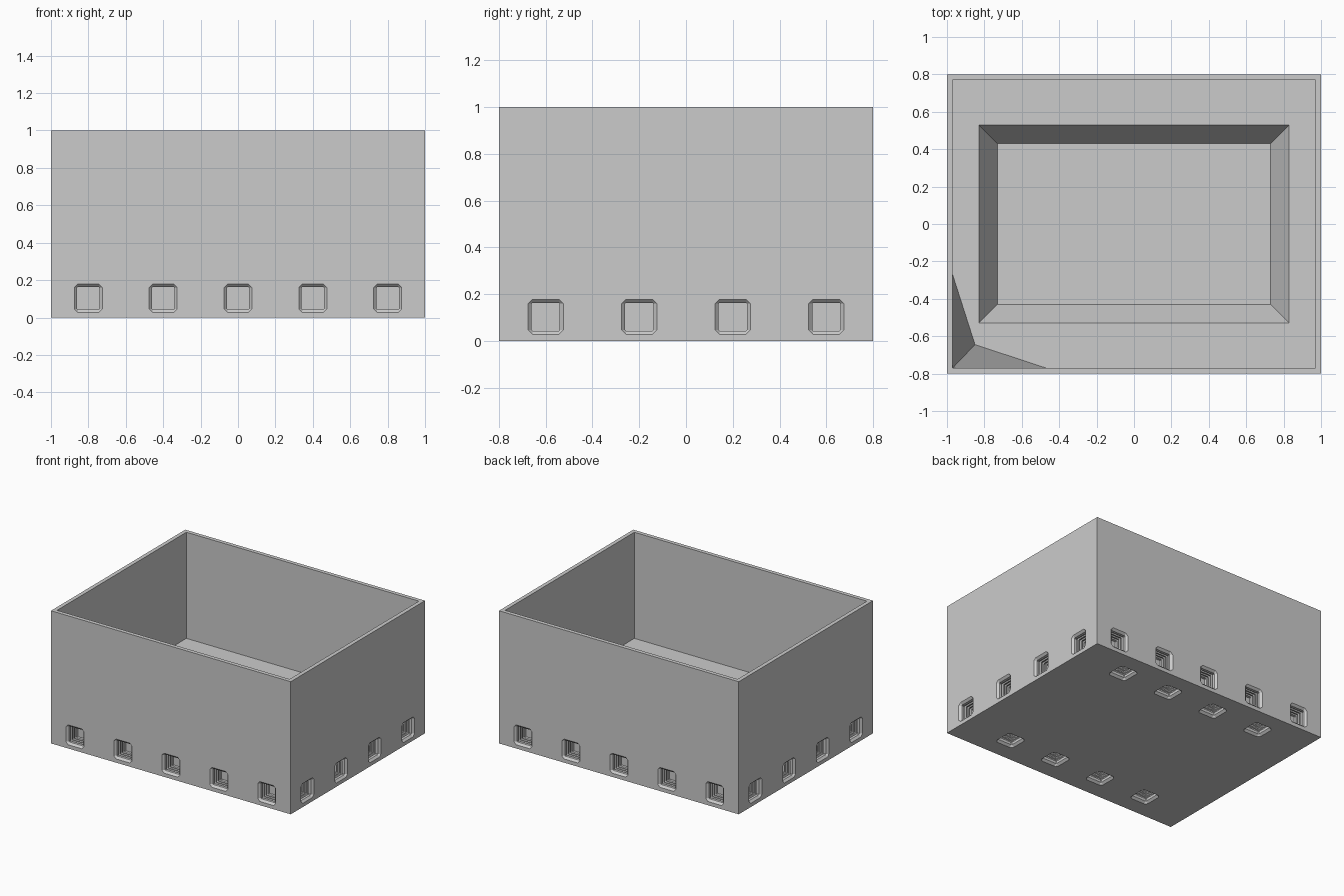
import bpy
import bmesh
from math import pi
from mathutils import Matrix, Vector

cube = bpy.data.objects.get("Cube")
if cube:
    bpy.data.objects.remove(cube, do_unlink=True)

grey = bpy.data.materials.new("plain_grey")
grey.use_nodes = True
grey.diffuse_color = (0.6, 0.6, 0.6, 1)
grey.node_tree.nodes["Principled BSDF"].inputs["Base Color"].default_value = (0.6, 0.6, 0.6, 1)


def loft(bm, rings):
    """Join equal-sized point rings and cap both ends."""
    loops = [[bm.verts.new(p) for p in ring] for ring in rings]
    faces = [bm.faces.new(loops[0]), bm.faces.new(loops[-1])]
    n = len(loops[0])
    for a, b in zip(loops, loops[1:]):
        for i in range(n):
            j = (i + 1) % n
            faces.append(bm.faces.new((a[i], a[j], b[j], b[i])))
    bmesh.ops.recalc_face_normals(bm, faces=faces)


def finish(bm, name):
    mesh = bpy.data.meshes.new(name)
    bm.to_mesh(mesh)
    bm.free()
    mesh.materials.append(grey)
    obj = bpy.data.objects.new(name, mesh)
    bpy.context.collection.objects.link(obj)
    return obj


def rectangle(x, y, z):
    return [(-x, -y, z), (x, -y, z), (x, y, z), (-x, y, z)]


def chamfered_square(half, cut, z):
    k = half - cut
    return [(-k, -half, z), (k, -half, z), (half, -k, z), (half, k, z),
            (k, half, z), (-k, half, z), (-half, k, z), (-half, -k, z)]


# Open box: outer walls, rim, inner walls, ledge and sloped basin
bm = bmesh.new()
loft(bm, [rectangle(1, 0.8, 0), rectangle(1, 0.8, 1), rectangle(0.97, 0.77, 1),
          rectangle(0.97, 0.77, 0.2), rectangle(0.83, 0.53, 0.2),
          rectangle(0.73, 0.43, 0.02)])
box = finish(bm, "box")

# Hole cutter: chamfered mouth, then a ribbed shaft, cutting along +z
cut = bmesh.new()


def hole(position, rotation):
    place = Matrix.Translation(position) @ rotation
    profile = [(0.075, -0.02), (0.075, 0), (0.06, 0.015)]
    for i in range(3):
        z = 0.035 + 0.025 * i
        profile += [(0.06, z), (0.068, z + 0.004), (0.068, z + 0.012), (0.06, z + 0.016)]
    profile.append((0.06, 0.12))
    rings = []
    for half, z in profile:
        chamfer = 0.018 if half > 0.07 else 0.004
        rings.append([place @ Vector(p) for p in chamfered_square(half, chamfer, z)])
    loft(cut, rings)


# Holes around the four sides and under the floor
for side in (-1, 1):
    for i in range(5):
        hole((-0.8 + 0.4 * i, 0.8 * side, 0.103), Matrix.Rotation(side * pi / 2, 4, "X"))
    for i in range(4):
        along = -0.6 + 0.4 * i
        hole((side, along, 0.103), Matrix.Rotation(-side * pi / 2, 4, "Y"))
        hole((along, 0.6 * side, 0), Matrix.Identity(4))
cutter = finish(cut, "hole_cutter")
cutter.hide_render = True

mod = box.modifiers.new("holes", "BOOLEAN")
mod.operation = "DIFFERENCE"
mod.solver = "EXACT"
mod.object = cutter
bpy.context.view_layer.objects.active = box
bpy.ops.object.modifier_apply(modifier=mod.name)
bpy.data.objects.remove(cutter, do_unlink=True)

# Corner brace rising from the ledge to the rim
bm = bmesh.new()
corner, front, inner, side, top = [bm.verts.new(p) for p in (
    (-0.97, -0.77, 0.2), (-0.47, -0.77, 0.2), (-0.85, -0.645, 0.2),
    (-0.97, -0.27, 0.2), (-0.97, -0.77, 1))]
for tri in ((front, inner, top), (inner, side, top), (side, corner, top),
            (corner, front, top), (corner, inner, front), (corner, side, inner)):
    bm.faces.new(tri)
bmesh.ops.recalc_face_normals(bm, faces=bm.faces)
finish(bm, "corner_brace")
